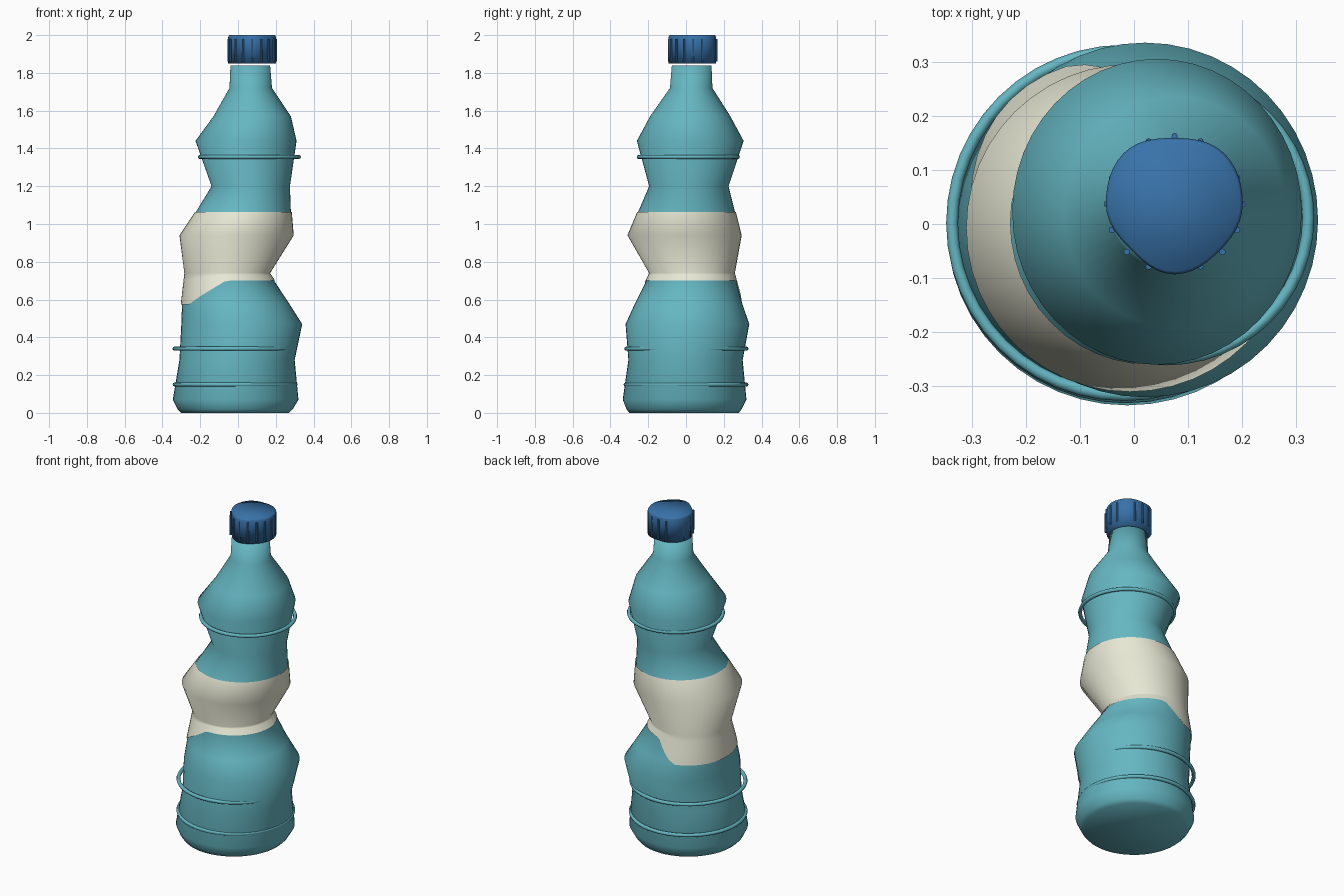
import bpy, bmesh, math

if "Cube" in bpy.data.objects:
    bpy.data.objects.remove(bpy.data.objects["Cube"])

N = 48


def material(name, rgb):
    m = bpy.data.materials.new(name)
    m.diffuse_color = (*rgb, 1)
    m.use_nodes = True
    m.node_tree.nodes["Principled BSDF"].inputs["Base Color"].default_value = m.diffuse_color
    return m


TEAL = material("teal_plastic", (0.13, 0.47, 0.54))
CREAM = material("cream_paper", (0.80, 0.80, 0.66))
BLUE = material("blue_plastic", (0.04, 0.17, 0.40))

# Crushed profile: z, x min, x max, y min, y max, bulge towards back left
SECTIONS = [
    (0.00, -0.30, 0.27, -0.30, 0.28, 0),
    (0.02, -0.32, 0.29, -0.315, 0.295, 0),
    (0.07, -0.345, 0.32, -0.335, 0.32, 0),
    (0.28, -0.31, 0.30, -0.305, 0.30, 0),
    (0.47, -0.30, 0.34, -0.32, 0.335, 0),
    (0.58, -0.29, 0.27, -0.27, 0.29, 0.025),
    (0.74, -0.275, 0.165, -0.19, 0.25, 0.015),
    (0.94, -0.305, 0.29, -0.305, 0.29, 0),
    (1.06, -0.225, 0.28, -0.255, 0.26, 0),
    (1.20, -0.14, 0.275, -0.195, 0.225, 0),
    (1.44, -0.225, 0.31, -0.26, 0.305, 0),
    (1.57, -0.13, 0.28, -0.19, 0.235, 0),
    (1.72, -0.045, 0.18, -0.085, 0.14, 0),
    (1.84, -0.04, 0.17, -0.075, 0.135, 0),
]


def surface(z, a, offset=0.0):
    """Point on the crushed bottle wall at height z and angle a."""
    for lo, hi in zip(SECTIONS, SECTIONS[1:]):
        if z <= hi[0]:
            break
    t = (z - lo[0]) / (hi[0] - lo[0])
    x0, x1, y0, y1, b = [p + (q - p) * t for p, q in zip(lo[1:], hi[1:])]
    d = b * max(0, math.cos(a - math.radians(135))) ** 4 + offset
    c, s = math.cos(a), math.sin(a)
    return ((x0 + x1) / 2 + c * ((x1 - x0) / 2 + d),
            (y0 + y1) / 2 + s * ((y1 - y0) / 2 + d), z)


def loft(name, rows, mat, caps=True):
    bm = bmesh.new()
    rings = [[bm.verts.new(p) for p in row] for row in rows]
    for r, q in zip(rings, rings[1:]):
        for i in range(len(r)):
            j = (i + 1) % len(r)
            bm.faces.new((r[i], r[j], q[j], q[i]))
    if caps:
        bm.faces.new(rings[0][::-1])
        bm.faces.new(rings[-1])
    for f in bm.faces:
        f.smooth = True
    me = bpy.data.meshes.new(name)
    bm.to_mesh(me)
    bm.free()
    ob = bpy.data.objects.new(name, me)
    bpy.context.collection.objects.link(ob)
    me.materials.append(mat)
    return ob


angles = [2 * math.pi * i / N for i in range(N)]

# Bottle body
loft("bottle_body", [[surface(s[0], a) for a in angles] for s in SECTIONS], TEAL)


# Label, hanging lower towards the back left
def label_bottom(a):
    d = math.degrees(a)
    ramp = min((d - 80) / 30, (265 - d) / 55)
    return 0.70 - 0.125 * max(0, min(1, ramp))


rows = []
for k in range(6):
    rows.append([surface(label_bottom(a) + (0.74 - label_bottom(a)) * k / 5, a, 0.005)
                 for a in angles])
for z in (0.94, 1.063):
    rows.append([surface(z, a, 0.005) for a in angles])
loft("label", rows, CREAM, caps=False)

# Raised rings, partly sunk in the wall
for name, x, y, z, r in (("lower_ring", -0.015, 0, 0.15, 0.32),
                         ("middle_ring", -0.018, 0.002, 0.34, 0.318),
                         ("shoulder_ring", 0.06, 0.012, 1.355, 0.262)):
    bpy.ops.mesh.primitive_torus_add(location=(x, y, z), major_radius=r, minor_radius=0.011,
                                     major_segments=48, minor_segments=8)
    ob = bpy.context.object
    ob.name = name
    ob.data.materials.append(TEAL)
    bpy.ops.object.shade_smooth()

# Cap with a dented outline
CX, CY = 0.075, 0.037
RADII = [0.126, 0.131, 0.122, 0.133, 0.127, 0.117, 0.130, 0.120]


def cap_ring(z, scale):
    pts = []
    for a in angles:
        u = a / (math.pi / 4)
        i = int(u + 1e-6) % 8
        t = (1 - math.cos(math.pi * (u - int(u + 1e-6)))) / 2
        r = (RADII[i] * (1 - t) + RADII[(i + 1) % 8] * t) * scale
        pts.append((CX + r * math.cos(a), CY + r * math.sin(a), z))
    return pts


loft("cap", [cap_ring(1.85, 1), cap_ring(1.99, 1), cap_ring(2.0, 0.96)], BLUE)

# Grip ribs around the cap
for i in range(16):
    a = i * math.pi / 8
    bpy.ops.mesh.primitive_cylinder_add(
        vertices=8, radius=0.006, depth=0.12,
        location=(CX + 0.125 * math.cos(a), CY + 0.125 * math.sin(a), 1.92))
    ob = bpy.context.object
    ob.name = f"cap_rib_{i + 1}"
    ob.data.materials.append(BLUE)
    bpy.ops.object.shade_smooth_by_angle()
